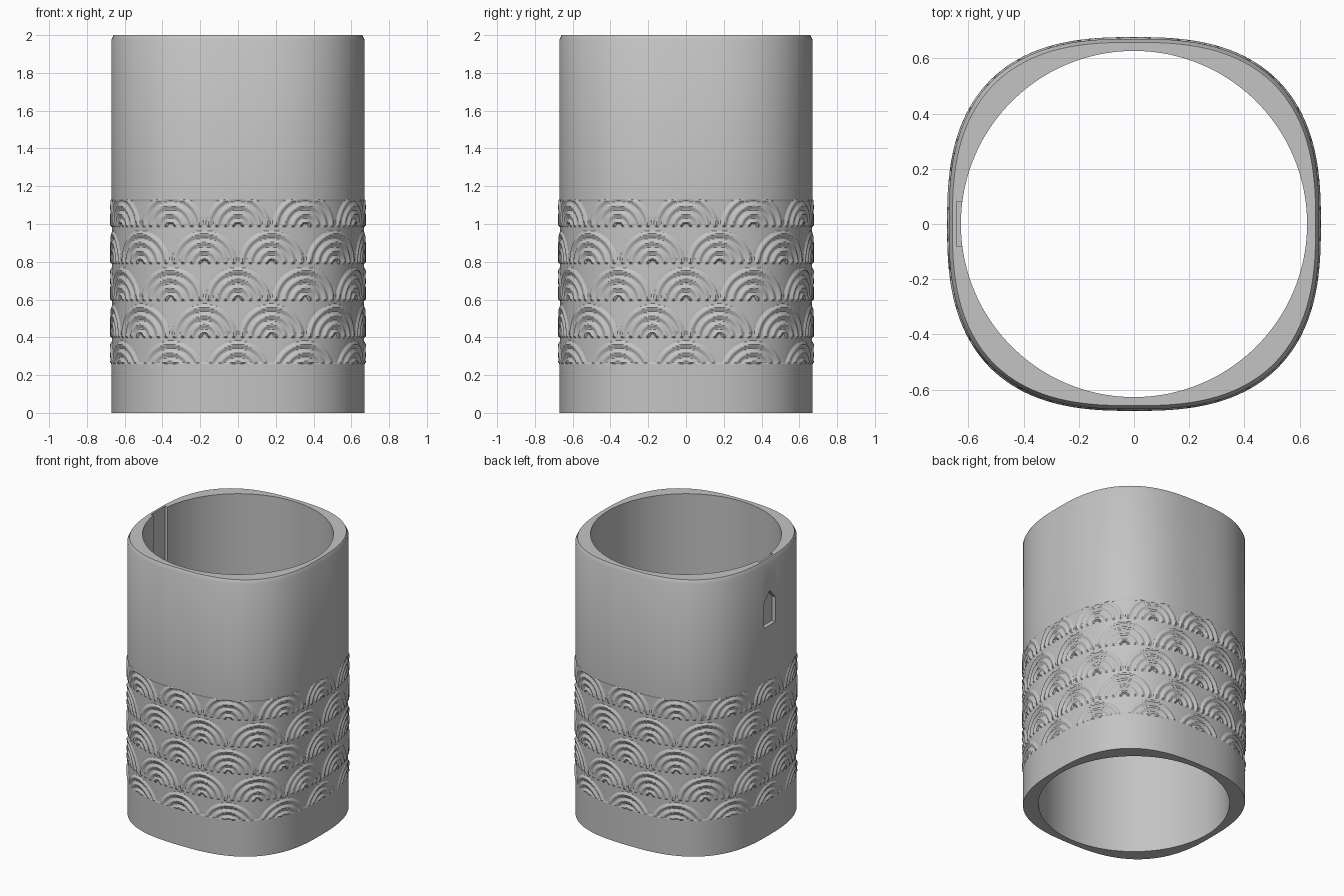
import bpy, bmesh, math

if "Cube" in bpy.data.objects:
    bpy.data.objects.remove(bpy.data.objects["Cube"], do_unlink=True)

HALF, POWER, BORE = 0.671, 2.65, 0.627
BAND_LOW, BAND_HIGH = 0.26, 1.13
FANS, FAN_R = 12, 0.18

grey = bpy.data.materials.new("plain grey")
grey.use_nodes = True
grey.diffuse_color = (0.55, 0.55, 0.55, 1)
grey.node_tree.nodes["Principled BSDF"].inputs["Base Color"].default_value = grey.diffuse_color


def outer_radius(a, half=HALF):
    """Rounded-square outline."""
    return half / (abs(math.cos(a)) ** POWER + abs(math.sin(a)) ** POWER) ** (1 / POWER)


def ring(radius, z, count):
    angles = [math.tau * i / count for i in range(count)]
    return [(radius(a) * math.cos(a), radius(a) * math.sin(a), z) for a in angles]


def make_object(name, verts, faces):
    mesh = bpy.data.meshes.new(name)
    mesh.from_pydata(verts, [], faces)
    mesh.materials.append(grey)
    obj = bpy.data.objects.new(name, mesh)
    bpy.context.collection.objects.link(obj)
    return obj


def loft(name, rings, closed=False):
    n, m = len(rings[0]), len(rings)
    faces = []
    for i in range(m if closed else m - 1):
        k = (i + 1) % m
        faces += [(i * n + j, i * n + (j + 1) % n, k * n + (j + 1) % n, k * n + j)
                  for j in range(n)]
    return make_object(name, [p for r in rings for p in r], faces)


def prism(name, outline, x0, x1):
    """Extrude a y-z outline along x."""
    n = len(outline)
    verts = [(x, y, z) for x in (x0, x1) for y, z in outline]
    faces = [tuple(reversed(range(n))), tuple(range(n, 2 * n))]
    faces += [(j, (j + 1) % n, n + (j + 1) % n, n + j) for j in range(n)]
    obj = make_object(name, verts, faces)
    obj.hide_render = True
    return obj


def smooth(obj):
    bpy.ops.object.select_all(action="DESELECT")
    obj.select_set(True)
    bpy.context.view_layer.objects.active = obj
    bpy.ops.object.shade_smooth_by_angle(angle=math.radians(30))


def bore(a):
    return BORE


def chamfered(a):
    return outer_radius(a, HALF - 0.013)


# Base strip with the full inner wall
base = loft("base_and_inner_wall", [
    ring(bore, BAND_HIGH, 240), ring(bore, 0, 240),
    ring(outer_radius, 0, 240), ring(outer_radius, BAND_LOW, 240)])

# Upper collar with chamfered rim
collar = loft("upper_collar", [
    ring(outer_radius, BAND_HIGH, 240), ring(outer_radius, 1.975, 240),
    ring(chamfered, 2, 240), ring(bore, 2, 240), ring(bore, BAND_HIGH, 240)], closed=True)

# Pointed window and inner slot on the -x wall
window = prism("window_cutter",
               [(-0.065, 1.52), (0.065, 1.52), (0.065, 1.7), (0, 1.77), (-0.065, 1.7)], -0.8, -0.5)
slot = prism("slot_cutter", [(-0.08, 1.45), (0.08, 1.45), (0.08, 2.1), (-0.08, 2.1)], -0.643, -0.5)
bpy.context.view_layer.objects.active = collar
for cutter in (window, slot):
    mod = collar.modifiers.new(cutter.name, "BOOLEAN")
    mod.operation, mod.solver, mod.object = "DIFFERENCE", "EXACT", cutter
    bpy.ops.object.modifier_apply(modifier=mod.name)
    bpy.data.objects.remove(cutter, do_unlink=True)

# Open the hidden underside of the collar
bm = bmesh.new()
bm.from_mesh(collar.data)
hidden = [f for f in bm.faces if f.calc_center_median().z < BAND_HIGH + 0.001]
bmesh.ops.delete(bm, geom=hidden, context="FACES")
bm.to_mesh(collar.data)
bm.free()


# Relief of staggered half-round fans with concentric ridges
def relief(a, z):
    pitch = math.tau / FANS
    row = math.floor((z - 0.205) / 0.195)
    shift = 0 if row % 2 == 0 else 0.5
    t = a / pitch + shift
    dx = (t - round(t)) * 0.36
    u = math.hypot(dx, z - 0.205 - row * 0.195) / FAN_R
    if u > 1 or u < 0.12:
        return -0.003
    return -0.005 + 0.011 * math.sin(math.pi * 4 * u) ** 2


rows, rings = 120, []
for i in range(rows + 1):
    z = BAND_LOW + (BAND_HIGH - BAND_LOW) * i / rows
    edge = i in (0, rows)
    rings.append(ring(lambda a: outer_radius(a) + (0 if edge else relief(a, z)), z, 720))
band = loft("wave_band", rings)

for part in (base, collar, band):
    smooth(part)
